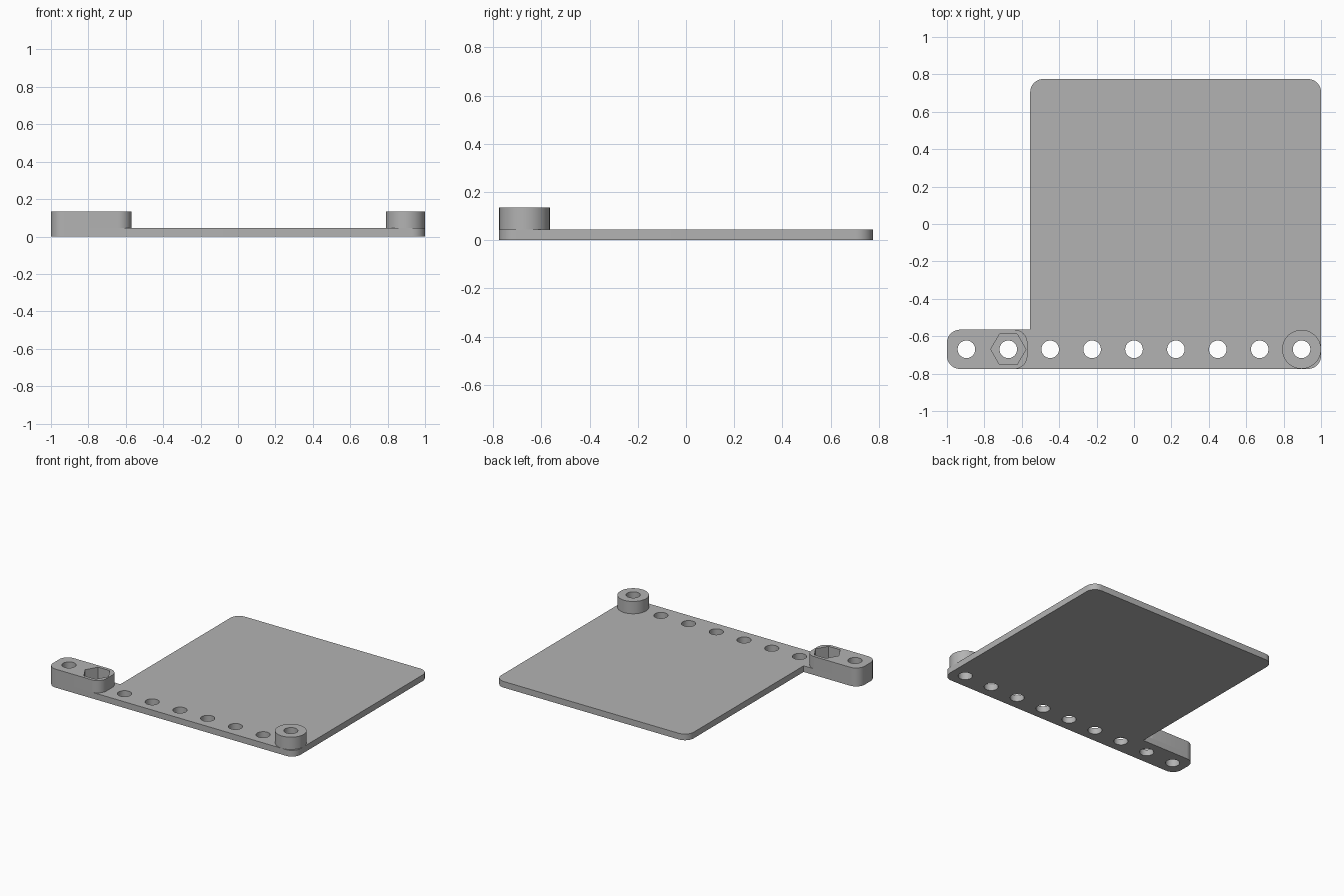
import bpy
import bmesh
from math import sin, cos, pi, radians
from mathutils import Vector

cube = bpy.data.objects.get("Cube")
if cube:
    bpy.data.objects.remove(cube, do_unlink=True)

# Main dimensions
THICK, TALL = 0.045, 0.135
FRONT, BACK = -0.775, 0.775
ARM_BACK = -0.565
ROW_Y = (FRONT + ARM_BACK) / 2
PITCH, HOLE_R, CORNER = 0.224, 0.047, 0.07
HOLES = [PITCH * (i - 4) for i in range(9)]

grey = bpy.data.materials.new("plain grey")
grey.use_nodes = True
COLOUR = (0.45, 0.45, 0.45, 1)
grey.diffuse_color = COLOUR
grey.node_tree.nodes["Principled BSDF"].inputs["Base Color"].default_value = COLOUR


def ring(x, r, n=48):
    """Regular polygon centred on the hole row."""
    return [(x + r * cos(2 * pi * i / n), ROW_Y + r * sin(2 * pi * i / n)) for i in range(n)]


def rounded(corners, steps=10):
    """Outline with right-angled corners, each (x, y, radius)."""
    pts = []
    for i, (x, y, r) in enumerate(corners):
        p = Vector((x, y))
        if r == 0:
            pts.append(p)
            continue
        a = (Vector(corners[i - 1][:2]) - p).normalized()
        b = (Vector(corners[(i + 1) % len(corners)][:2]) - p).normalized()
        centre = p + r * (a + b)
        for k in range(steps + 1):
            t = pi / 2 * k / steps
            pts.append(centre - r * (b * cos(t) + a * sin(t)))
    return pts


def slab(name, outline, holes, z0, z1):
    """Extrude a flat outline with holes from z0 to z1."""
    curve = bpy.data.curves.new(name, "CURVE")
    curve.dimensions = "2D"
    curve.fill_mode = "BOTH"
    curve.extrude = (z1 - z0) / 2
    for loop in [outline] + holes:
        spline = curve.splines.new("POLY")
        spline.points.add(len(loop) - 1)
        for point, (x, y) in zip(spline.points, loop):
            point.co = (x, y, 0, 1)
        spline.use_cyclic_u = True
    obj = bpy.data.objects.new(name, curve)
    bpy.context.collection.objects.link(obj)
    bpy.ops.object.select_all(action="DESELECT")
    obj.select_set(True)
    bpy.context.view_layer.objects.active = obj
    bpy.ops.object.convert(target="MESH")
    obj = bpy.context.object
    obj.name = name

    # Weld caps to walls and lift into place
    bm = bmesh.new()
    bm.from_mesh(obj.data)
    bmesh.ops.remove_doubles(bm, verts=bm.verts, dist=0.0001)
    bmesh.ops.recalc_face_normals(bm, faces=bm.faces)
    bmesh.ops.translate(bm, verts=bm.verts, vec=(0, 0, (z0 + z1) / 2))
    bm.to_mesh(obj.data)
    bm.free()
    obj.data.materials.clear()
    obj.data.materials.append(grey)
    bpy.ops.object.shade_smooth_by_angle(angle=radians(30))
    return obj


# Base plate with side arm and a row of through holes
slab("base_plate", rounded([
    (-1, FRONT, CORNER), (1, FRONT, CORNER), (1, BACK, CORNER),
    (-0.555, BACK, CORNER), (-0.555, ARM_BACK, 0), (-1, ARM_BACK, CORNER)]),
    [ring(x, HOLE_R) for x in HOLES], 0, THICK)

# Raised block on the arm, with a hexagonal nut pocket
slab("arm_block", rounded([
    (-1, FRONT, CORNER), (-0.57, FRONT, CORNER),
    (-0.57, ARM_BACK, CORNER), (-1, ARM_BACK, CORNER)]),
    [ring(HOLES[0], HOLE_R), ring(HOLES[1], 0.094, 6)], THICK, TALL)

# Round boss at the other end of the row
slab("round_boss", ring(HOLES[-1], (ARM_BACK - FRONT) / 2 - 0.001, 64),
     [ring(HOLES[-1], HOLE_R)], THICK, TALL)
